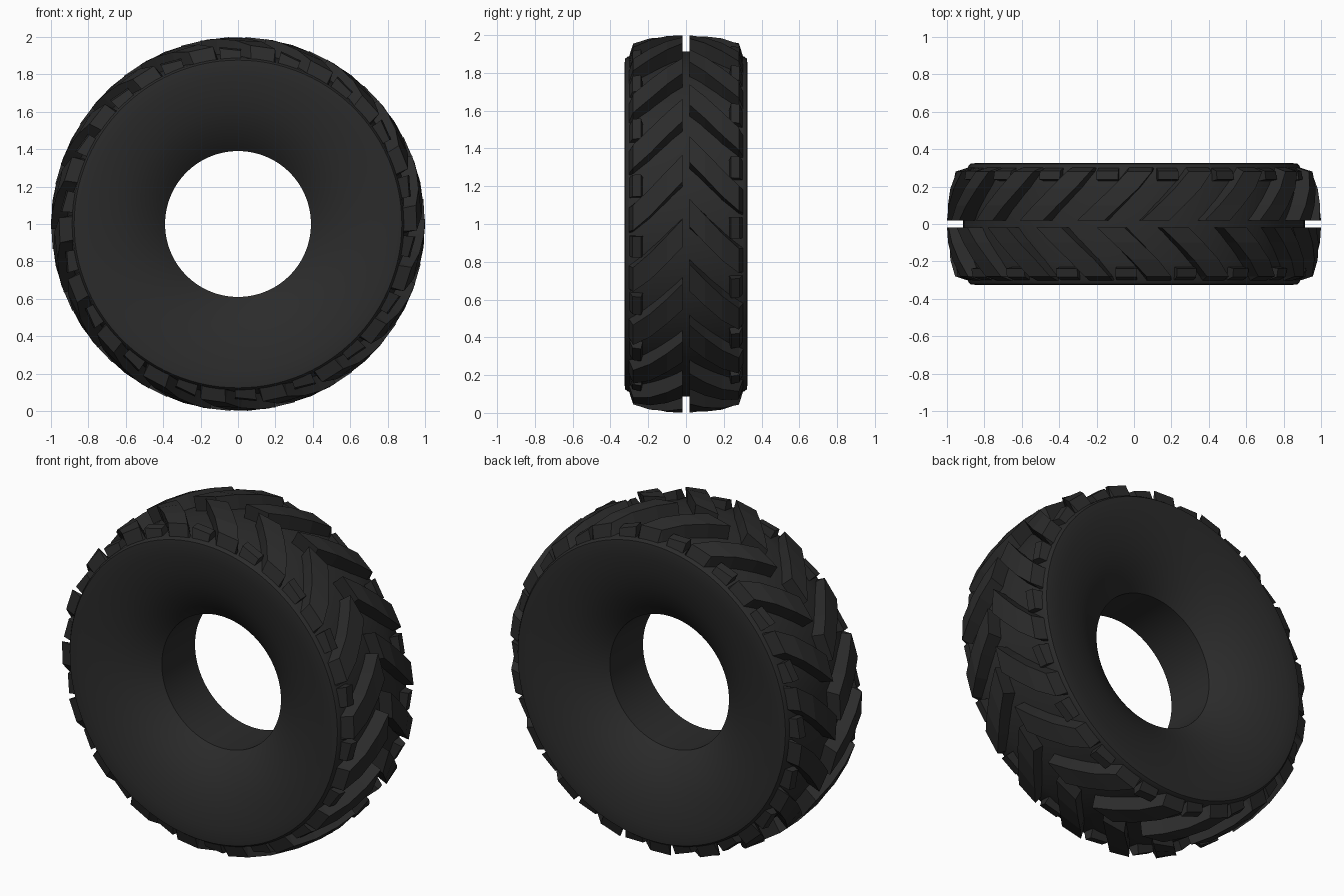
import bpy
import bmesh
from math import cos, sin, pi, radians

cube = bpy.data.objects.get("Cube")
if cube:
    bpy.data.objects.remove(cube, do_unlink=True)

# One dark rubber colour
RUBBER = (0.024, 0.024, 0.024, 1.0)
rubber = bpy.data.materials.new("black_rubber")
rubber.use_nodes = True
rubber.diffuse_color = RUBBER
bsdf = rubber.node_tree.nodes["Principled BSDF"]
bsdf.inputs["Base Color"].default_value = RUBBER
bsdf.inputs["Roughness"].default_value = 0.8

LUGS = 18
SEGMENTS = 108


def polar(r, angle, y):
    """Point around the wheel axis, which runs along y at height 1."""
    return (r * cos(angle), y, 1 + r * sin(angle))


def finish(bm, name):
    bmesh.ops.recalc_face_normals(bm, faces=bm.faces)
    mesh = bpy.data.meshes.new(name)
    bm.to_mesh(mesh)
    bm.free()
    mesh.materials.append(rubber)
    obj = bpy.data.objects.new(name, mesh)
    bpy.context.collection.objects.link(obj)
    return obj


def bridge(bm, loop_a, loop_b):
    n = len(loop_a)
    for i in range(n):
        j = (i + 1) % n
        bm.faces.new((loop_a[i], loop_a[j], loop_b[j], loop_b[i]))


# Tyre carcass: half profile (radius, y) mirrored, then turned about the axle
half = [(0.39, 0.155), (0.42, 0.181), (0.46, 0.21), (0.52, 0.247),
        (0.60, 0.282), (0.70, 0.309), (0.79, 0.322), (0.85, 0.325),
        (0.876, 0.322), (0.886, 0.308), (0.902, 0.2), (0.914, 0.08)]
profile = half + [(r, -y) for r, y in reversed(half)]
bm = bmesh.new()
rings = []
for s in range(SEGMENTS):
    a = 2 * pi * s / SEGMENTS
    rings.append([bm.verts.new(polar(r, a, y)) for r, y in profile])
for s in range(SEGMENTS):
    bridge(bm, rings[s], rings[(s + 1) % SEGMENTS])
carcass = finish(bm, "tyre_carcass")
bpy.ops.object.select_all(action="DESELECT")
carcass.select_set(True)
bpy.context.view_layer.objects.active = carcass
bpy.ops.object.shade_smooth_by_angle(angle=radians(30))

# Lug stations from centre to shoulder: y, top radius, sweep and width (degrees)
stations = [(0.018, 1.0, 0, 8.5), (0.10, 0.996, -5, 8.5),
            (0.19, 0.983, -10.5, 8.5), (0.28, 0.957, -15.5, 8),
            (0.303, 0.885, -16, 8)]
BASE_RADIUS = 0.875
FLARE = 0.8


def add_lug(bm, lead, side):
    """Straight swept tread bar with slightly flared flanks."""
    loops = []
    for y, top, sweep, width in stations:
        front = lead + sweep
        corners = [(BASE_RADIUS, front + FLARE), (top, front),
                   (top, front - width), (BASE_RADIUS, front - width - FLARE)]
        loops.append([bm.verts.new(polar(r, radians(a), side * y))
                      for r, a in corners])
    for a, b in zip(loops, loops[1:]):
        bridge(bm, a, b)
    bm.faces.new(loops[0])
    bm.faces.new(loops[-1])


def add_block(bm, lead, side):
    """Short shoulder block in the gap between two lug ends."""
    loops = []
    for angle, top in ((-25.5, 0.952), (-32.5, 0.935)):
        corners = [(BASE_RADIUS, 0.225), (top, 0.238),
                   (top - 0.008, 0.283), (BASE_RADIUS, 0.303)]
        loops.append([bm.verts.new(polar(r, radians(lead + angle), side * y))
                      for r, y in corners])
    bridge(bm, *loops)
    bm.faces.new(loops[0])
    bm.faces.new(loops[-1])


# Two staggered rows of lugs and shoulder blocks forming the chevron tread
for row, side, phase in (("back", 1, 7.7), ("front", -1, 1.5)):
    for part, add in (("tread_lugs", add_lug), ("shoulder_blocks", add_block)):
        bm = bmesh.new()
        for i in range(LUGS):
            add(bm, phase + i * 360 / LUGS, side)
        finish(bm, f"{row}_{part}")
